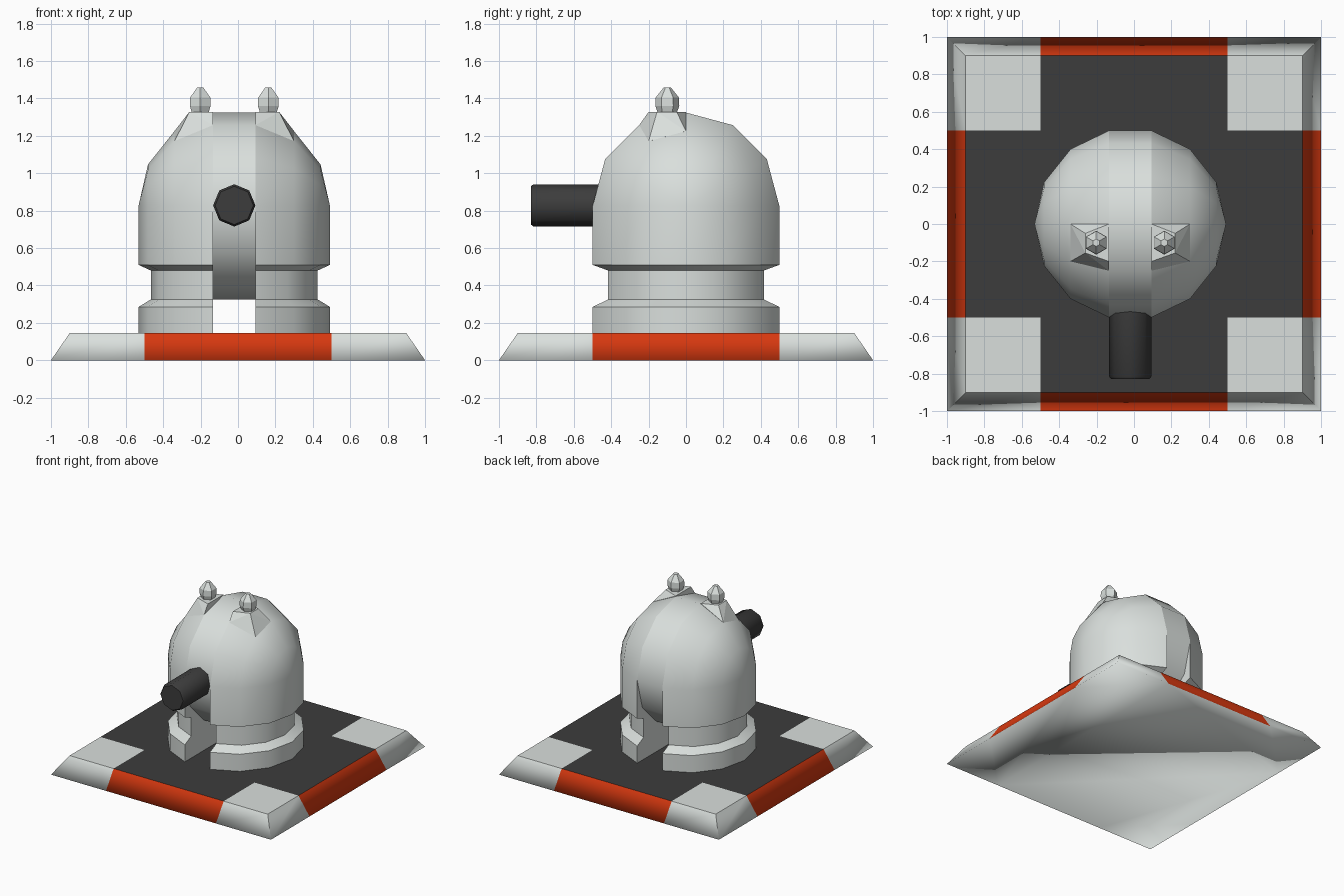
import bpy, bmesh
from math import sin, cos, pi, radians
from mathutils import Vector, Matrix

if "Cube" in bpy.data.objects:
    bpy.data.objects.remove(bpy.data.objects["Cube"])

CX = -0.02            # turret centre in x
R, Z0 = 0.512, 0.825  # dome radius and dome centre height
STEP = 2 * pi / 14


def material(name, rgb):
    m = bpy.data.materials.new(name)
    m.diffuse_color = (*rgb, 1)
    m.use_nodes = True
    m.node_tree.nodes["Principled BSDF"].inputs["Base Color"].default_value = m.diffuse_color
    return m


grey = material("grey", (0.7, 0.74, 0.72))
dark = material("dark", (0.045, 0.045, 0.045))
red = material("red", (0.68, 0.04, 0.005))


def finish(bm, name, mats=(), loc=(0, 0, 0), angle=None, mirror=False):
    bmesh.ops.recalc_face_normals(bm, faces=bm.faces)
    me = bpy.data.meshes.new(name)
    bm.to_mesh(me)
    bm.free()
    ob = bpy.data.objects.new(name, me)
    bpy.context.collection.objects.link(ob)
    ob.location = loc
    for m in mats or (grey,):
        me.materials.append(m)
    if angle:
        me.shade_smooth()
        me.set_sharp_from_angle(angle=radians(angle))
    if mirror:
        ob.modifiers.new("mirror", 'MIRROR')
    return ob


def lathe(bm, profile, sides, matrix, phase=0.0):
    """Closed solid from (radius, height) pairs around local z."""
    rings = [[bm.verts.new(matrix @ Vector((r * cos(phase + 2 * pi * i / sides),
                                            r * sin(phase + 2 * pi * i / sides), h)))
              for i in range(sides)] for r, h in profile]
    for a, b in zip(rings, rings[1:]):
        for i in range(sides):
            j = (i + 1) % sides
            bm.faces.new((a[i], a[j], b[j], b[i]))
    bm.faces.new(rings[0])
    bm.faces.new(rings[-1])


# base plate: 3 x 3 panel top, sloping sides, one flat underside
bm = bmesh.new()
top, under = {}, {}
for i, x in enumerate((-1, -0.5, 0.5, 1)):
    for j, y in enumerate((-1, -0.5, 0.5, 1)):
        tx, ty = max(-0.9, min(0.9, x)), max(-0.9, min(0.9, y))
        top[i, j] = bm.verts.new((tx, ty, 0.145))
        if i in (0, 3) or j in (0, 3):
            under[i, j] = bm.verts.new((x, y, 0))
for i in range(3):
    for j in range(3):
        cell = ((i, j), (i + 1, j), (i + 1, j + 1), (i, j + 1))
        f = bm.faces.new([top[c] for c in cell])
        f.material_index = 0 if i != 1 and j != 1 else 1
loop = ([(k, 0) for k in range(3)] + [(3, k) for k in range(3)]
        + [(k, 3) for k in (3, 2, 1)] + [(0, k) for k in (3, 2, 1)])
for n, a in enumerate(loop):
    b = loop[(n + 1) % 12]
    f = bm.faces.new((under[a], under[b], top[b], top[a]))
    f.material_index = 2 if n % 3 == 1 else 0
    f.smooth = True
bm.faces.new([under[c] for c in loop]).smooth = True
for c in ((0, 0), (0, 3), (3, 0), (3, 3)):
    bm.edges.get((top[c], under[c])).smooth = False
topset = set(top.values())
for e in bm.edges:
    if all(v in topset for v in e.verts):
        e.smooth = False
finish(bm, "base_plate", (grey, dark, red))

# turret shells: half of a 14-sided body with a quarter-sphere dome, mirrored
bm = bmesh.new()
slot = R * cos(3 * STEP)
rings = []
for s, z in ((1, 0.145), (1, 0.285), (0.835, 0.325), (0.835, 0.48), (1, 0.51), (1, Z0)):
    rings.append([bm.verts.new((slot + (R * cos(k * STEP) - slot) * s,
                                R * sin(k * STEP) * s, z)) for k in range(-3, 4)])
for a, b in zip(rings, rings[1:]):
    for i in range(6):
        bm.faces.new((a[i], a[i + 1], b[i + 1], b[i]))
rim = rings[-1]
arcs = [[rim[3]] * 7]
for k in (1, 2, 3):
    r = R * sin(k * STEP)
    mid = [bm.verts.new((R * cos(k * STEP), r * cos(t * pi / 6), Z0 + r * sin(t * pi / 6)))
           for t in range(1, 6)]
    arcs.append([rim[3 + k]] + mid + [rim[3 - k]])
for a, b in zip(arcs, arcs[1:]):
    for i in range(6):
        quad = [a[i], b[i], b[i + 1], a[i + 1]]
        bm.faces.new(list(dict.fromkeys(quad)))
bm.faces.new(rings[0])
bm.faces.new([r[0] for r in rings] + arcs[3][5:0:-1] + [r[6] for r in reversed(rings)])
finish(bm, "turret_shell", loc=(CX, 0, 0), angle=40, mirror=True)

# pivot wheel filling the slot between the shells
bm = bmesh.new()
rw = R * sin(3 * STEP)
lathe(bm, ((rw, -slot), (rw, slot)), 12,
      Matrix.Translation((0, 0, Z0)) @ Matrix.Rotation(pi / 2, 4, 'Y'))
finish(bm, "pivot_wheel", loc=(CX, 0, 0), angle=40)

# gun barrel
bm = bmesh.new()
lathe(bm, ((0.113, 0.4), (0.113, 0.815), (0.102, 0.83)), 8,
      Matrix.Rotation(pi / 2, 4, 'X'))
finish(bm, "gun_barrel", (dark,), loc=(CX, 0, 0.828), angle=50)

# lamp mounts: wedges rising from one dome panel on each side
bm = bmesh.new()
for p in ((slot, -0.2, 1.328), (slot, 0, 1.328), (0.24, -0.155, 1.328), (0.24, -0.05, 1.328),
          (0.32, -0.2, 1.171), (0.32, 0, 1.225), (slot, -0.25, 1.257), (slot, 0, 1.17)):
    bm.verts.new(p)
bmesh.ops.convex_hull(bm, input=bm.verts)
finish(bm, "lamp_mount", loc=(CX, 0, 0), mirror=True)

# hexagonal lamps on the mounts
bm = bmesh.new()
lathe(bm, ((0.05, 1.32), (0.064, 1.36), (0.062, 1.405), (0.02, 1.457)), 6,
      Matrix.Translation((0.182, -0.1, 0)), pi / 2)
finish(bm, "lamp", loc=(CX, 0, 0), mirror=True)
